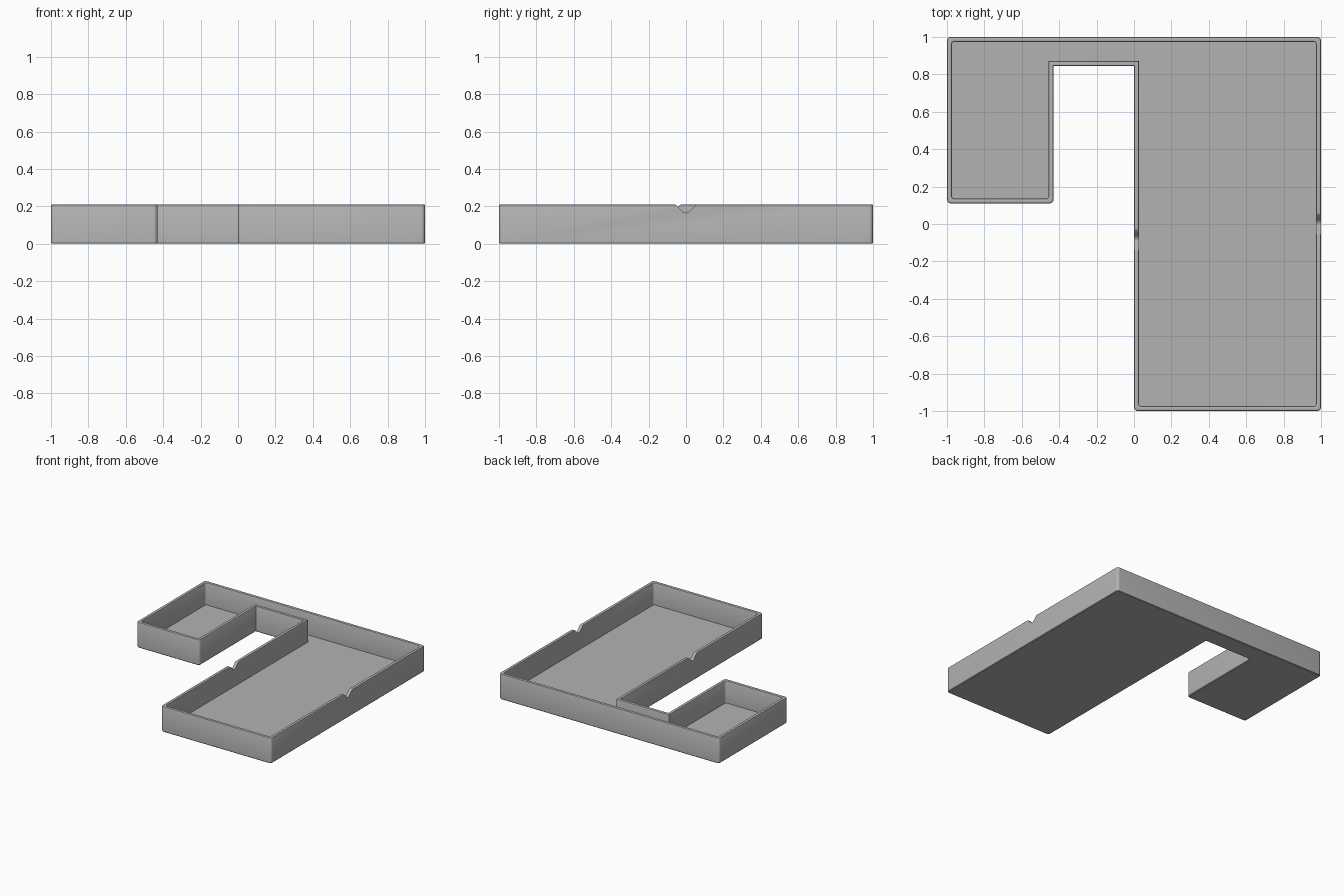
import bpy, bmesh, math
from mathutils import Vector

cube = bpy.data.objects.get("Cube")
if cube:
    bpy.data.objects.remove(cube, do_unlink=True)

HEIGHT, WALL, FLOOR, EDGE = 0.21, 0.026, 0.026, 0.006
OUTLINE = [Vector(p) for p in ((-1, 1), (-1, 0.11), (-0.43, 0.11), (-0.43, 0.845),
                               (0, 0.845), (0, -1), (1, -1), (1, 1))]

grey = bpy.data.materials.new("plain grey")
grey.use_nodes = True
grey.diffuse_color = (0.45, 0.45, 0.45, 1)
grey.node_tree.nodes["Principled BSDF"].inputs["Base Color"].default_value = grey.diffuse_color


def make_object(name, bm):
    bmesh.ops.recalc_face_normals(bm, faces=bm.faces)
    mesh = bpy.data.meshes.new(name)
    bm.to_mesh(mesh)
    bm.free()
    mesh.materials.append(grey)
    obj = bpy.data.objects.new(name, mesh)
    bpy.context.collection.objects.link(obj)
    return obj


def ring(bm, inset, radius, z, steps=6):
    """Outline moved inward, with its convex corners rounded."""
    verts = []
    for i, p in enumerate(OUTLINE):
        a = (p - OUTLINE[i - 1]).normalized()
        b = (OUTLINE[(i + 1) % len(OUTLINE)] - p).normalized()
        na, nb = Vector((-a.y, a.x)), Vector((-b.y, b.x))
        corner = p + inset * (na + nb)
        if a.cross(b) > 0:
            centre = corner + radius * (na + nb)
            for k in range(steps + 1):
                t = math.pi / 2 * k / steps
                q = centre - radius * (na * math.cos(t) + nb * math.sin(t))
                verts.append(bm.verts.new((q.x, q.y, z)))
        else:
            verts.append(bm.verts.new((corner.x, corner.y, z)))
    return verts


def bridge(bm, r1, r2):
    for i in range(len(r1)):
        j = (i + 1) % len(r1)
        bm.faces.new((r1[i], r1[j], r2[j], r2[i]))


# Tray: outer wall, softened rim, inner wall and floor
bm = bmesh.new()
sections = [(0.005, 0.017, 0), (0, 0.022, 0.005),
            (0, 0.022, HEIGHT - EDGE), (0.002, 0.020, HEIGHT - 0.002), (EDGE, 0.016, HEIGHT),
            (WALL - EDGE, 0.020, HEIGHT), (WALL - 0.002, 0.017, HEIGHT - 0.002),
            (WALL, 0.015, HEIGHT - EDGE), (WALL, 0.015, FLOOR)]
rings = [ring(bm, *s) for s in sections]
for r1, r2 in zip(rings, rings[1:]):
    bridge(bm, r1, r2)
bm.faces.new(rings[0])
bm.faces.new(rings[-1])
tray = make_object("tray", bm)


# Rounded finger notches in the two long side walls
def cut_notch(x, y, half=0.065, depth=0.046, steps=9):
    bm = bmesh.new()
    profile = [(y - half, HEIGHT + 0.1)]
    for k in range(-steps, steps + 1):
        t = k / steps
        profile.append((y + half * t, HEIGHT + 0.001 - depth * (1 + math.cos(math.pi * t)) / 2))
    profile.append((y + half, HEIGHT + 0.1))
    face = bm.faces.new([bm.verts.new((x - 0.05, py, pz)) for py, pz in profile])
    out = bmesh.ops.extrude_face_region(bm, geom=[face])["geom"]
    bmesh.ops.translate(bm, vec=(0.1, 0, 0),
                        verts=[v for v in out if isinstance(v, bmesh.types.BMVert)])
    cutter = make_object("notch_cutter", bm)
    cutter.hide_render = True
    mod = tray.modifiers.new("notch", "BOOLEAN")
    mod.operation, mod.solver, mod.object = "DIFFERENCE", "EXACT", cutter
    bpy.context.view_layer.objects.active = tray
    bpy.ops.object.modifier_apply(modifier=mod.name)
    bpy.data.objects.remove(cutter, do_unlink=True)


cut_notch(1 - WALL / 2, 0)
cut_notch(WALL / 2, -0.085)

# Smooth only the small rounded edges
bpy.ops.object.select_all(action="DESELECT")
tray.select_set(True)
bpy.context.view_layer.objects.active = tray
bpy.ops.object.shade_smooth_by_angle(angle=math.radians(35))
